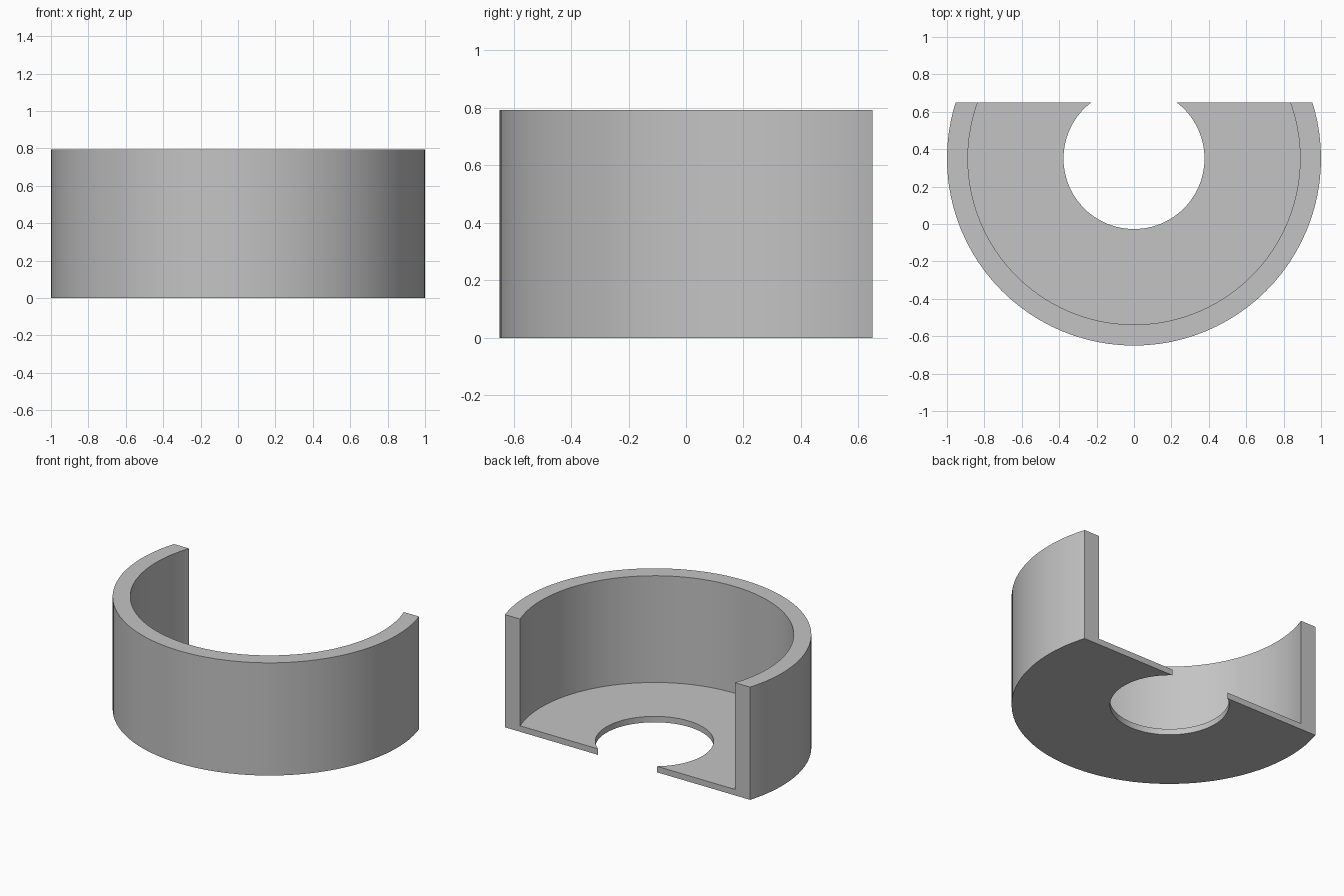
import bpy, bmesh, math
from mathutils import Vector, Matrix

default = bpy.data.objects.get("Cube")
if default:
    bpy.data.objects.remove(default, do_unlink=True)

OUTER, INNER, HOLE = 1.0, 0.888, 0.377
HEIGHT, FLOOR = 0.793, 0.042
CENTRE_Y, BACK_Y = 0.35, 0.65
SEGMENTS = 96

grey = bpy.data.materials.new("plain grey")
grey.use_nodes = True
colour = (0.55, 0.55, 0.55, 1)
grey.diffuse_color = colour
grey.node_tree.nodes["Principled BSDF"].inputs["Base Color"].default_value = colour

# L-shaped section of wall and floor, revolved around the cup axis
profile = [(HOLE, 0), (OUTER, 0), (OUTER, HEIGHT), (INNER, HEIGHT), (INNER, FLOOR), (HOLE, FLOOR)]
bm = bmesh.new()
verts = [bm.verts.new((r, 0, z)) for r, z in profile]
edges = [bm.edges.new((v, verts[(i + 1) % len(verts)])) for i, v in enumerate(verts)]
bmesh.ops.spin(bm, geom=verts + edges, cent=(0, 0, 0), axis=(0, 0, 1),
               angle=math.tau, steps=SEGMENTS, use_merge=True)
bmesh.ops.remove_doubles(bm, verts=bm.verts[:], dist=0.0001)
bmesh.ops.transform(bm, matrix=Matrix.Translation((0, CENTRE_Y, 0)), verts=bm.verts[:])

# Flat cut across the back, with both cut ends closed
bmesh.ops.bisect_plane(bm, geom=bm.verts[:] + bm.edges[:] + bm.faces[:],
                       plane_co=Vector((0, BACK_Y, 0)), plane_no=Vector((0, 1, 0)),
                       clear_outer=True)
rim = [e for e in bm.edges if e.is_boundary]
bmesh.ops.holes_fill(bm, edges=rim, sides=0)
bmesh.ops.recalc_face_normals(bm, faces=bm.faces[:])

mesh = bpy.data.meshes.new("open_cup")
bm.to_mesh(mesh)
bm.free()
mesh.materials.append(grey)
cup = bpy.data.objects.new("open_cup", mesh)
bpy.context.collection.objects.link(cup)

# Smooth curved walls, crisp rims
bpy.ops.object.select_all(action="DESELECT")
cup.select_set(True)
bpy.context.view_layer.objects.active = cup
bpy.ops.object.shade_smooth_by_angle(angle=math.radians(30))
